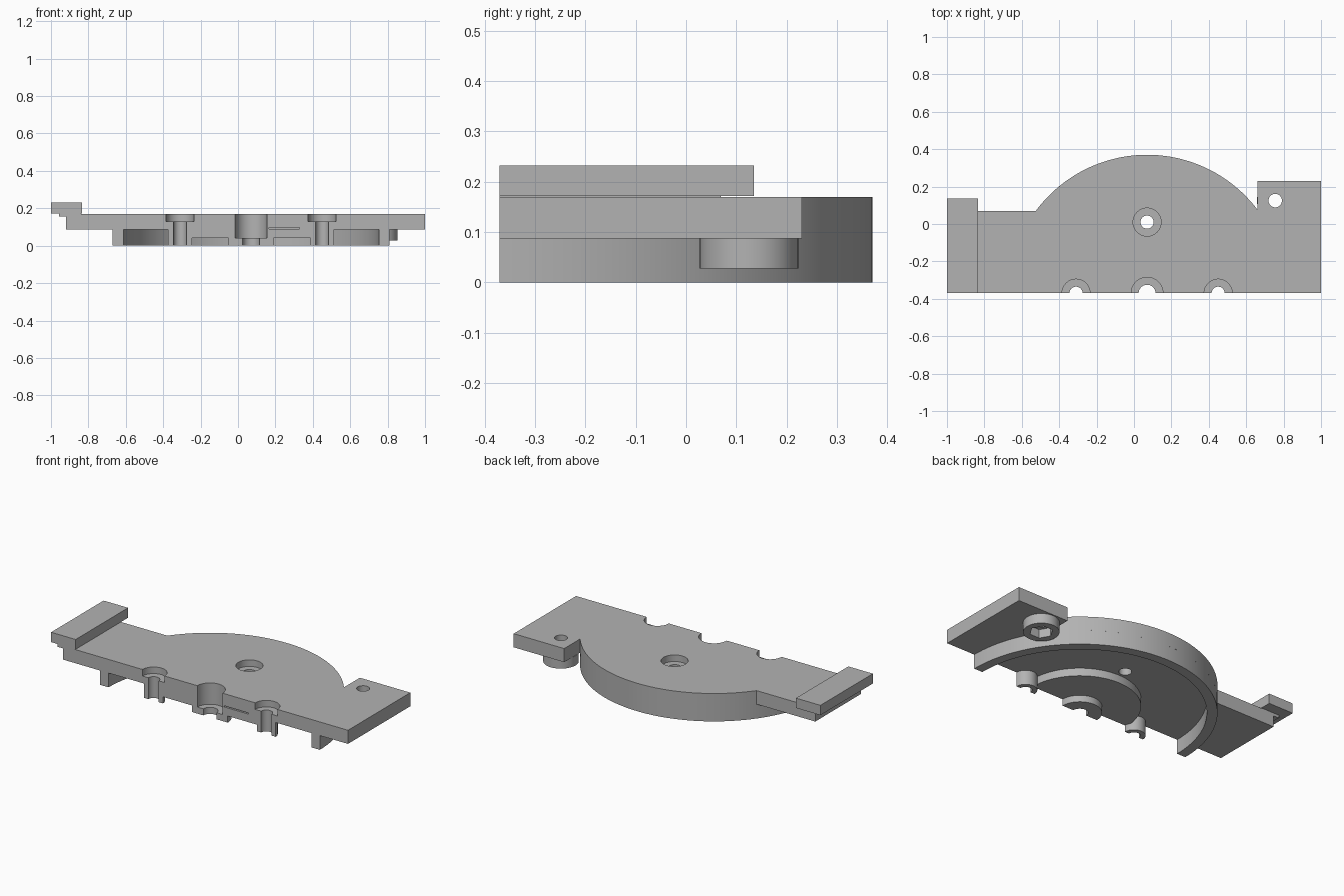
import bpy, bmesh, math
from math import pi, cos, sin

cube = bpy.data.objects.get("Cube")
if cube:
    bpy.data.objects.remove(cube, do_unlink=True)

grey = bpy.data.materials.new("plain_grey")
grey.use_nodes = True
COLOUR = (0.45, 0.45, 0.45, 1)
grey.diffuse_color = COLOUR
grey.node_tree.nodes["Principled BSDF"].inputs["Base Color"].default_value = COLOUR

FRONT = -0.37            # cut plane, also the centre line of the disc
CX = 0.07                # disc centre in x
SCREWS = (CX - 0.38, CX + 0.38)


def arc(x, y, r, a0=0, a1=pi, n=64):
    return [(x + r * cos(a0 + (a1 - a0) * i / n), y + r * sin(a0 + (a1 - a0) * i / n))
            for i in range(n + 1)]


def circle(x, y, r, n=48):
    return arc(x, y, r, 0, 2 * pi, n)[:-1]


def half_ring(x, outer, inner):
    return arc(x, FRONT, outer) + arc(x, FRONT, inner)[::-1]


def rect(x0, x1, y0, y1):
    return [(x0, y0), (x1, y0), (x1, y1), (x0, y1)]


def prism(name, points, z0, z1):
    bm = bmesh.new()
    face = bm.faces.new([bm.verts.new((x, y, z0)) for x, y in points])
    up = bmesh.ops.extrude_face_region(bm, geom=[face])["geom"]
    bmesh.ops.translate(bm, vec=(0, 0, z1 - z0),
                        verts=[v for v in up if isinstance(v, bmesh.types.BMVert)])
    bmesh.ops.recalc_face_normals(bm, faces=bm.faces[:])
    mesh = bpy.data.meshes.new(name)
    bm.to_mesh(mesh)
    bm.free()
    mesh.materials.append(grey)
    obj = bpy.data.objects.new(name, mesh)
    bpy.context.collection.objects.link(obj)
    return obj


def select(obj):
    bpy.ops.object.select_all(action='DESELECT')
    obj.select_set(True)
    bpy.context.view_layer.objects.active = obj


def cut(obj, points, z0, z1):
    cutter = prism("cutter", points, z0, z1)
    cutter.hide_render = True
    select(obj)
    mod = obj.modifiers.new("cut", 'BOOLEAN')
    mod.operation = 'DIFFERENCE'
    mod.solver = 'EXACT'
    mod.object = cutter
    bpy.ops.object.modifier_apply(modifier=mod.name)
    bpy.data.objects.remove(cutter, do_unlink=True)


# Main plate with the rounded back edge
outline = [(-0.92, FRONT), (1, FRONT), (1, 0.23), (0.66, 0.23)]
outline += arc(CX, FRONT, 0.74, 0.648, pi - 0.637)
outline += [(-0.92, 0.07)]
plate = prism("main_plate", outline, 0.087, 0.17)

# Rim under the disc
rim = prism("disc_rim", half_ring(CX, 0.74, 0.683), 0, 0.087)

# Raised end tab with a small step below it
tab = prism("end_tab", rect(-1, -0.835, FRONT, 0.135), 0.172, 0.232)
step = prism("tab_step", rect(-0.957, -0.84, FRONT, 0.07), 0.155, 0.174)

# Hub below the disc, with a lower collar
hub = prism("hub", arc(CX, FRONT, 0.33), 0.04, 0.087)
collar = prism("hub_collar", half_ring(CX, 0.12, 0.045), 0, 0.04)

# Screw bosses at the cut edge
bosses = [prism("screw_boss", half_ring(x, 0.063, 0.035), 0, 0.087) for x in SCREWS]

# Nut boss below the corner hole, with a hexagonal pocket
nut_boss = prism("nut_boss", circle(0.755, 0.125, 0.098), 0.028, 0.087)
cut(nut_boss, circle(0.755, 0.125, 0.065, 6), 0, 0.08)
cut(nut_boss, circle(0.755, 0.125, 0.036), 0.05, 0.2)

# Round holes and counterbores
cut(plate, circle(0.755, 0.125, 0.036), 0, 0.3)
for x, y in [(CX, 0.01)] + [(x, FRONT) for x in SCREWS]:
    cut(plate, circle(x, y, 0.035), 0, 0.3)
    cut(plate, circle(x, y, 0.075), 0.13, 0.3)
for part in (plate, hub):
    cut(part, circle(CX, FRONT, 0.085), 0, 0.3)

# Narrow slot in the front edge
cut(plate, rect(0.165, 0.33, FRONT - 0.05, FRONT + 0.03), 0.089, 0.096)

for part in [plate, rim, tab, step, hub, collar, nut_boss] + bosses:
    select(part)
    bpy.ops.object.shade_smooth_by_angle(angle=math.radians(30))
